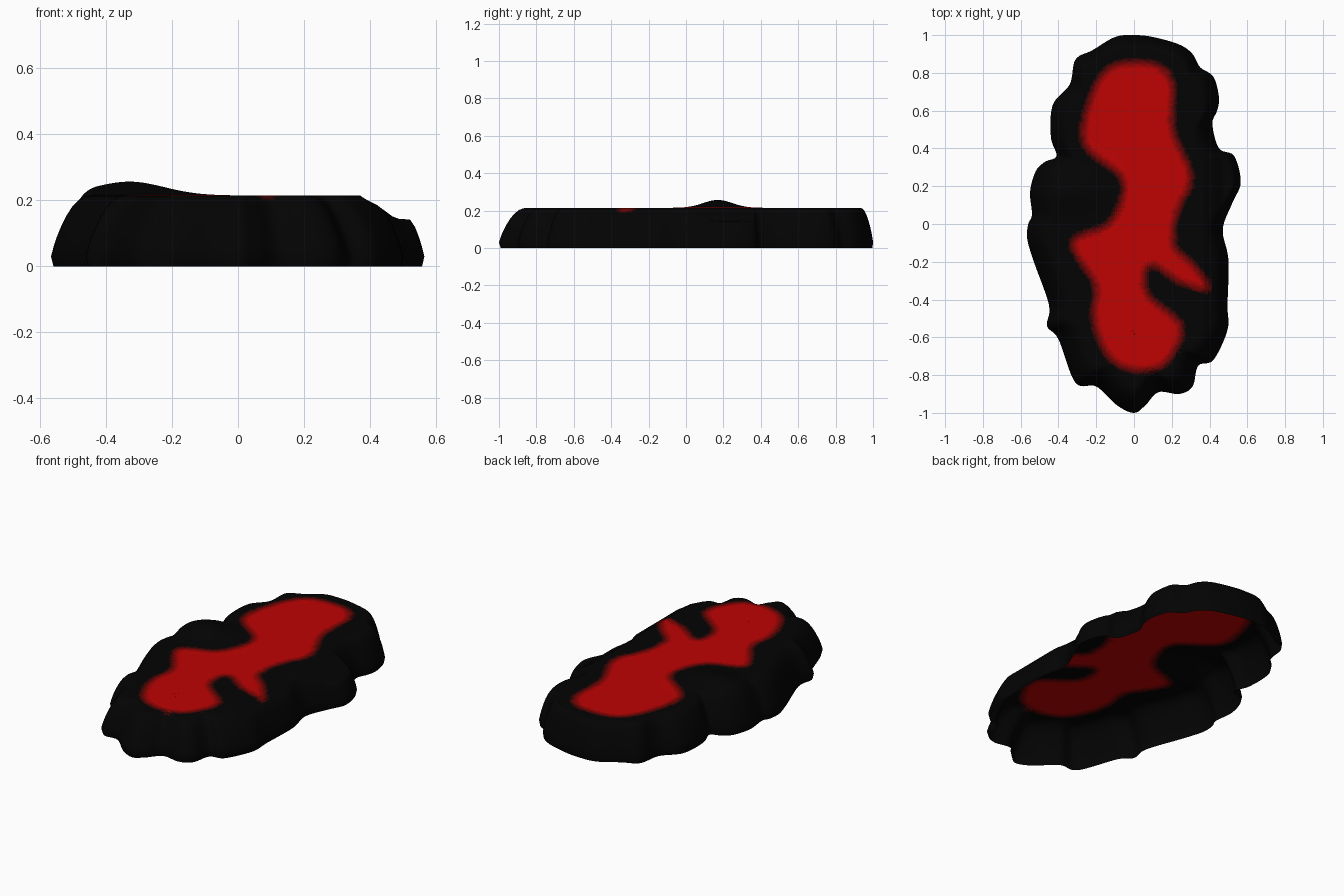
import bpy, bmesh, math
from mathutils import Vector

if "Cube" in bpy.data.objects:
    bpy.data.objects.remove(bpy.data.objects["Cube"])

# Plan outline of the rock, clockwise from the back
ROCK = [(-.1, .99), (0, 1), (.1, .99), (.24, .95), (.31, .9), (.35, .83), (.42, .78), (.45, .67),
        (.44, .6), (.415, .53), (.45, .4), (.53, .36), (.565, .22), (.52, .11), (.47, -.03),
        (.5, -.19), (.495, -.43), (.495, -.56), (.42, -.72), (.34, -.75), (.31, -.86), (.24, -.9),
        (.13, -.89), (.06, -.96), (0, -1), (-.09, -.96), (-.2, -.86), (-.31, -.84), (-.4, -.61),
        (-.46, -.54), (-.45, -.43), (-.53, -.2), (-.565, -.08), (-.56, 0), (-.54, .05), (-.55, .17),
        (-.52, .28), (-.47, .33), (-.41, .36), (-.44, .46), (-.43, .63), (-.34, .74), (-.31, .87),
        (-.22, .92)]
# Outline of the molten patch
LAVA = [(0, .85), (.13, .83), (.2, .74), (.2, .5), (.295, .25), (.22, .06), (.21, -.12), (.3, -.21),
        (.39, -.34), (.24, -.3), (.1, -.21), (.05, -.27), (.07, -.38), (.24, -.53), (.22, -.65),
        (.14, -.75), (.02, -.77), (-.11, -.72), (-.19, -.58), (-.21, -.45), (-.2, -.32), (-.32, -.1),
        (-.14, -.01), (-.06, .13), (-.07, .26), (-.26, .43), (-.22, .68), (-.13, .82)]
TOP = 0.215


def smooth_loop(pts, step):
    """Closed Catmull-Rom curve through the points, evenly divided."""
    p = [Vector(q) for q in pts]
    out = []
    for i in range(len(p)):
        a, b, c, d = (p[(i + k) % len(p)] for k in (-1, 0, 1, 2))
        n = max(2, round((c - b).length / step))
        for j in range(n):
            t = j / n
            out.append(0.5 * (2 * b + (c - a) * t + (2 * a - 5 * b + 4 * c - d) * t * t
                              + (3 * b - a - 3 * c + d) * t ** 3))
    return out


def lerp_table(table, x):
    for (x0, y0), (x1, y1) in zip(table, table[1:]):
        if x <= x1:
            return y0 + (y1 - y0) * max(0, (x - x0) / (x1 - x0))
    return table[-1][1]


def signed_distance(p, loop):
    """Positive inside the loop."""
    inside, best = False, 9.0
    for a, b in zip(loop, loop[1:] + loop[:1]):
        e = b - a
        t = max(0, min(1, (p - a).dot(e) / max(e.length_squared, 1e-9)))
        best = min(best, (p - a - e * t).length)
        if (a.y > p.y) != (b.y > p.y) and p.x < a.x + e.x * (p.y - a.y) / e.y:
            inside = not inside
    return best if inside else -best


def height(x, y, z):
    # lower shoulder on the right, boulder swelling on the left
    z = min(z, lerp_table([(.37, TOP), (.39, .2), (.42, .187), (.45, .165), (.47, .145), (.56, .14)], x))
    bx, by = (x + .33) / .15, (y - .17) / .11
    return z + (z / TOP) * .042 * math.exp(-(bx * bx + by * by))


def material(name, color):
    m = bpy.data.materials.new(name)
    m.diffuse_color = (*color, 1)
    m.use_nodes = True
    m.node_tree.nodes["Principled BSDF"].inputs["Base Color"].default_value = m.diffuse_color
    return m


# Open-bottomed rock shell: wall rings, then rings closing onto a central spine
outline = smooth_loop(ROCK, .015)
wall = [(0, .14), (.06, .27), (.14, .41), (.25, .56), (.38, .71), (.53, .84), (.7, .94),
        (.85, .985), (1, 1)]
INNER = 38
bm = bmesh.new()
rings = []
for k in range(-1, len(wall) + INNER):
    ring = []
    for p in outline:
        spine = Vector((0, p.y * .65))
        d = p - spine
        w = lerp_table([(-1, .15), (-.6, .13), (0, .12), (.6, .11), (.95, .07)], p.y) / d.length
        if k < 0:
            f, z = 1 - .06 * w, 0
        elif k < len(wall):
            f, z = 1 - w * wall[k][0], wall[k][1] * TOP
        else:
            f, z = (1 - w) * (1 - (k - len(wall) + 1) / INNER), TOP
        q = spine + d * f
        ring.append(bm.verts.new((q.x, q.y, height(q.x, q.y, z))))
    rings.append(ring)
n = len(outline)
for r0, r1 in zip(rings, rings[1:]):
    for i in range(n):
        j = (i + 1) % n
        bm.faces.new((r0[j], r0[i], r1[i], r1[j]))
bmesh.ops.remove_doubles(bm, verts=bm.verts, dist=.0005)

# Colour: black rock blending to red through a few bands
lava = smooth_loop(LAVA, .05)
BANDS = 6
for f in bm.faces:
    f.smooth = True
    c = f.calc_center_median()
    if c.z > .19:
        s = signed_distance(c.xy, lava) / .06 + .55
        f.material_index = round(max(0, min(1, s)) * BANDS)
bm.normal_update()
if sum(f.normal.z * f.calc_area() for f in bm.faces) < 0:
    bmesh.ops.reverse_faces(bm, faces=bm.faces)

mesh = bpy.data.meshes.new("lava_rock")
bm.to_mesh(mesh)
bm.free()
for i in range(BANDS + 1):
    t = i / BANDS
    mesh.materials.append(material(f"rock_to_lava_{i}", (.001 + .52 * t ** 1.6, .001, .001)))
rock = bpy.data.objects.new("lava_rock", mesh)
bpy.context.collection.objects.link(rock)
